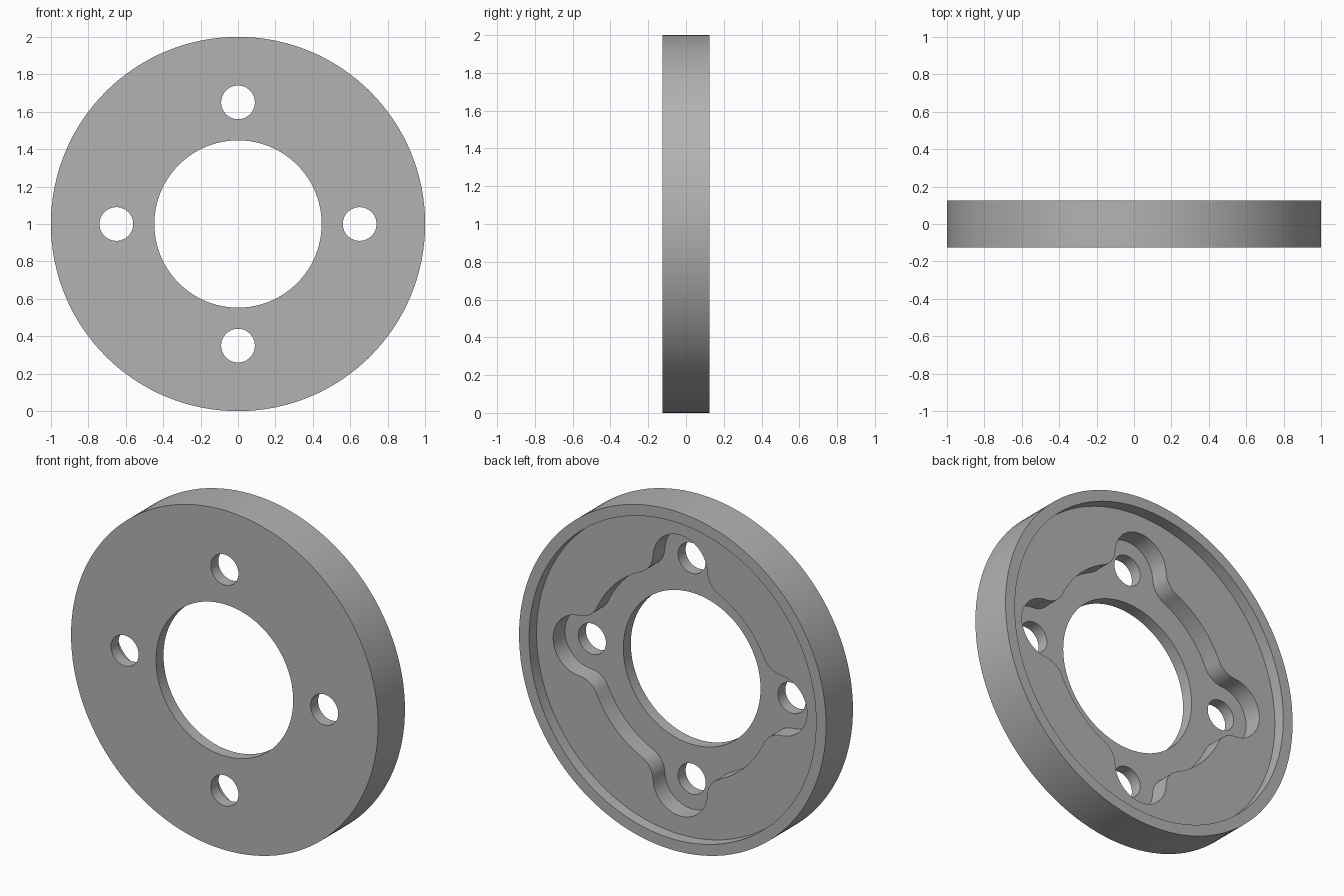
import bpy, bmesh
from math import sin, cos, pi, acos, atan2
from mathutils import Vector

if "Cube" in bpy.data.objects:
    bpy.data.objects.remove(bpy.data.objects["Cube"])

FRONT, BACK = -0.125, 0.125
RECESS_FLOOR, POCKET_FLOOR = 0.055, -0.055
BOLT_CIRCLE, BOLT_R = 0.65, 0.09

metal = bpy.data.materials.new("grey metal")
metal.use_nodes = True
grey = (0.45, 0.45, 0.45, 1)
metal.diffuse_color = grey
metal.node_tree.nodes["Principled BSDF"].inputs["Base Color"].default_value = grey


def arc(cx, cz, r, a0, a1, n):
    """Points along an arc, both ends included."""
    return [Vector((cx + r * cos(a0 + (a1 - a0) * i / n),
                    cz + r * sin(a0 + (a1 - a0) * i / n))) for i in range(n + 1)]


def circle(r, n, cx=0, cz=0):
    return arc(cx, cz, r, 0, 2 * pi, n)[:-1]


def prism(name, outline, y0, y1):
    """Extrude an x-z outline along y."""
    bm = bmesh.new()
    face = bm.faces.new([bm.verts.new((p.x, y0, p.y)) for p in outline])
    side = bmesh.ops.extrude_face_region(bm, geom=[face])["geom"]
    bmesh.ops.translate(bm, vec=(0, y1 - y0, 0),
                        verts=[v for v in side if isinstance(v, bmesh.types.BMVert)])
    bmesh.ops.recalc_face_normals(bm, faces=bm.faces)
    mesh = bpy.data.meshes.new(name)
    bm.to_mesh(mesh)
    bm.free()
    mesh.materials.append(metal)
    obj = bpy.data.objects.new(name, mesh)
    obj.location.z = 1
    bpy.context.collection.objects.link(obj)
    return obj


def lobed_outline(ring, lobe, fillet):
    """Circle with a round lobe at each bolt hole, blended by fillets."""
    d, e = ring + fillet, lobe + fillet
    t = acos((d * d + BOLT_CIRCLE ** 2 - e * e) / (2 * d * BOLT_CIRCLE))
    cx, cz = d * cos(t), d * sin(t)
    a = atan2(cz, cx - BOLT_CIRCLE)
    quarter = arc(BOLT_CIRCLE, 0, lobe, -a, a, 28)
    quarter += arc(cx, cz, fillet, a + pi, t + pi, 12)[1:] if a < t else \
        arc(cx, cz, fillet, a - pi, t - pi, 12)[1:]
    quarter += arc(0, 0, ring, t, pi / 2 - t, 16)[1:]
    quarter += arc(cz, cx, fillet, 1.5 * pi - t, 1.5 * pi - a, 12)[1:-1]
    points = []
    for k in range(4):
        c, s = cos(k * pi / 2), sin(k * pi / 2)
        points += [Vector((c * p.x - s * p.y, s * p.x + c * p.y)) for p in quarter]
    return points


# Solid disc
disc = prism("flange_disc", circle(1, 128), FRONT, BACK)

# Rear recess, lobed pocket, centre bore and bolt holes
cutters = [
    prism("recess_cutter", circle(0.935, 128), RECESS_FLOOR, 0.3),
    prism("pocket_cutter", lobed_outline(0.6, 0.177, 0.13), POCKET_FLOOR, 0.35),
    prism("bore_cutter", circle(0.447, 96), -0.4, 0.4),
]
for k in range(4):
    cutters.append(prism("bolt_hole_cutter", circle(
        BOLT_R, 48, BOLT_CIRCLE * cos(k * pi / 2), BOLT_CIRCLE * sin(k * pi / 2)), -0.45, 0.45))

bpy.ops.object.select_all(action="DESELECT")
bpy.context.view_layer.objects.active = disc
disc.select_set(True)
for cutter in cutters:
    cutter.hide_render = True
    cut = disc.modifiers.new("cut", "BOOLEAN")
    cut.operation, cut.solver, cut.object = "DIFFERENCE", "EXACT", cutter
    bpy.ops.object.modifier_apply(modifier=cut.name)
    bpy.data.objects.remove(cutter)

bpy.ops.object.shade_smooth_by_angle(angle=pi / 6)
